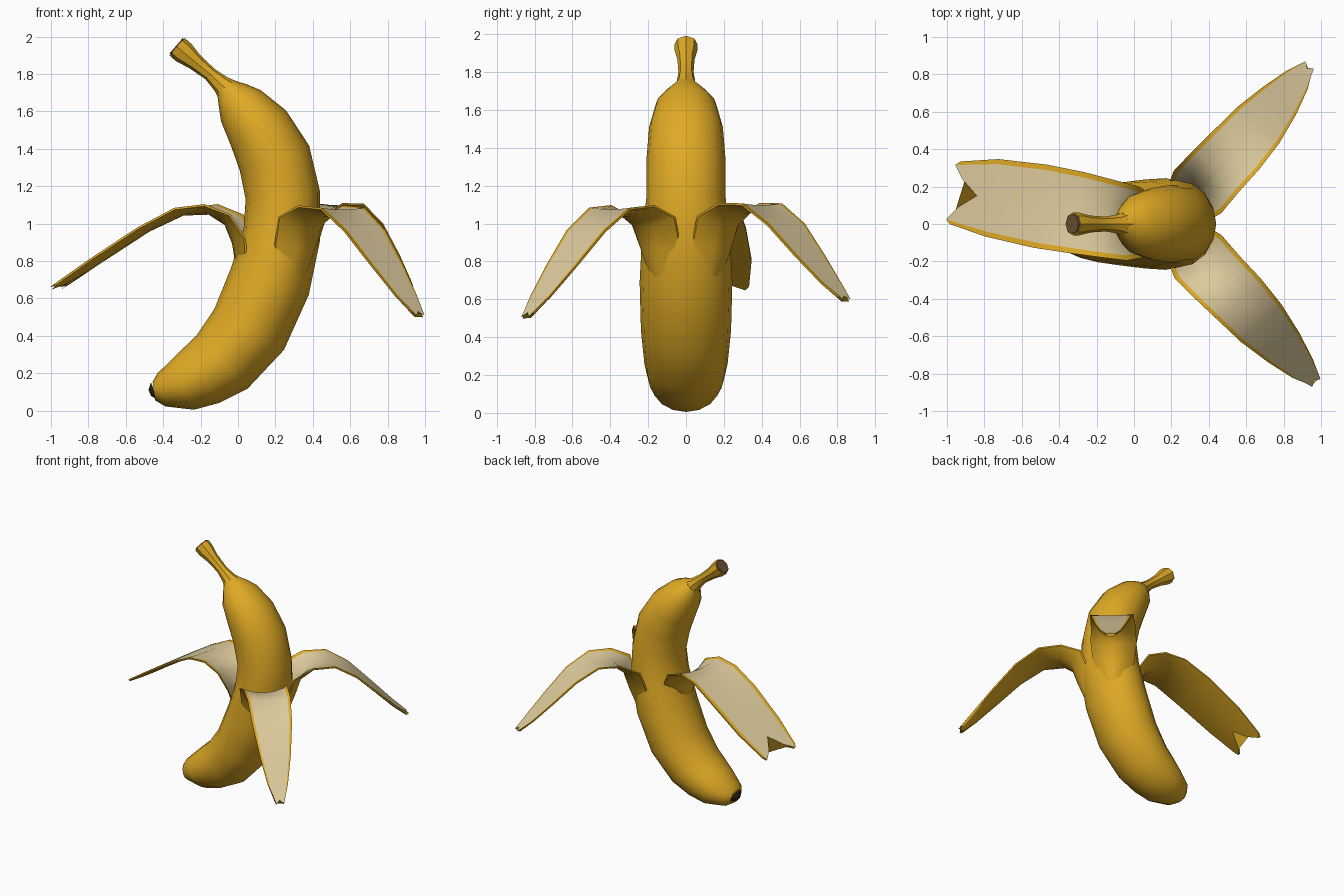
import bpy, bmesh, math
from mathutils import Vector

if "Cube" in bpy.data.objects:
    bpy.data.objects.remove(bpy.data.objects["Cube"])


def material(name, rgb):
    m = bpy.data.materials.new(name)
    m.diffuse_color = (*rgb, 1)
    m.use_nodes = True
    m.node_tree.nodes["Principled BSDF"].inputs["Base Color"].default_value = m.diffuse_color
    return m


YELLOW = material("peel yellow", (0.74, 0.40, 0.018))
CREAM = material("inner peel cream", (0.73, 0.60, 0.34))
BROWN = material("stem cut brown", (0.16, 0.085, 0.035))
DARK = material("blossom end dark", (0.035, 0.022, 0.010))


def skin(name, rings, mats, rule=None, angle=35):
    """Join closed rings of points with faces, cap both ends."""
    bm = bmesh.new()
    rows = [[bm.verts.new(p) for p in r] for r in rings]
    n = len(rows[0])
    for i in range(len(rows) - 1):
        for j in range(n):
            k = (j + 1) % n
            f = bm.faces.new((rows[i][j], rows[i][k], rows[i + 1][k], rows[i + 1][j]))
            f.material_index = rule(i, j) if rule else 0
    bm.faces.new(rows[0])
    bm.faces.new(rows[-1])
    bmesh.ops.recalc_face_normals(bm, faces=bm.faces)
    me = bpy.data.meshes.new(name)
    bm.to_mesh(me)
    bm.free()
    for m in mats:
        me.materials.append(m)
    ob = bpy.data.objects.new(name, me)
    bpy.context.collection.objects.link(ob)
    bpy.context.view_layer.objects.active = ob
    ob.select_set(True)
    bpy.ops.object.shade_smooth_by_angle(angle=math.radians(angle))
    ob.select_set(False)
    return ob


def tangents(pts):
    last = len(pts) - 1
    return [(pts[min(i + 1, last)] - pts[max(i - 1, 0)]).normalized() for i in range(last + 1)]


def tube(sections, sides):
    """Elliptical rings along a path in the xz plane: x, z, in-plane radius, y radius."""
    pts = [Vector((s[0], 0, s[1])) for s in sections]
    rings = []
    for p, t, s in zip(pts, tangents(pts), sections):
        nrm = Vector((-t.z, 0, t.x))
        rings.append([p + nrm * s[2] * math.cos(a) + Vector((0, s[3] * math.sin(a), 0))
                      for a in (math.tau * j / sides for j in range(sides))])
    return rings


# Curved fruit body
body = [(-0.45, 0.105, 0.05, 0.07), (-0.41, 0.11, 0.09, 0.125), (-0.29, 0.145, 0.15, 0.18),
        (-0.19, 0.195, 0.177, 0.205), (-0.085, 0.26, 0.197, 0.22), (0.06, 0.435, 0.216, 0.238),
        (0.17, 0.69, 0.22, 0.245), (0.235, 0.945, 0.207, 0.232), (0.24, 1.15, 0.2, 0.208),
        (0.195, 1.35, 0.197, 0.208), (0.11, 1.51, 0.175, 0.195), (0.015, 1.63, 0.135, 0.16),
        (-0.03, 1.685, 0.095, 0.11), (-0.07, 1.73, 0.055, 0.06)]
skin("fruit_body", tube(body, 16), [YELLOW])

# Dark blossom end
skin("blossom_end", tube([(-0.472, 0.095, 0.018, 0.025), (-0.447, 0.105, 0.05, 0.07)], 10), [DARK])

# Stem with flared end and recessed brown cut
stem = [(-0.03, 1.69, 0.08, 0.085), (-0.09, 1.745, 0.05, 0.05), (-0.15, 1.80, 0.037, 0.04),
        (-0.23, 1.865, 0.045, 0.045), (-0.29, 1.915, 0.062, 0.06), (-0.325, 1.945, 0.062, 0.062)]
skin("stem", tube(stem, 8), [YELLOW])
skin("stem_cut", tube([(-0.31, 1.933, 0.056, 0.056), (-0.331, 1.951, 0.054, 0.054)], 8), [BROWN])

COLUMNS = (-1, -0.87, -0.45, 0, 0.45, 0.87, 1)


def petal(name, spine, notch=0.0, thick=0.028):
    """Folded peel strip: x, y, z, half width, edge cupping per section."""
    pts = [Vector(s[:3]) for s in spine]
    out = pts[-1] - pts[0]
    out.z = 0
    side = Vector((0, 0, 1)).cross(out.normalized())
    rings = []
    for i, (p, t, s) in enumerate(zip(pts, tangents(pts), spine)):
        up = t.cross(side).normalized()
        top, low = [], []
        for u in COLUMNS:
            q = p + side * u * s[3] + up * s[4] * u * u
            if i == len(pts) - 1:  # ragged or forked tip
                q -= t * (notch * max(0, 1 - abs(u) / 0.7) + 0.03 * (abs(u) == 1))
            top.append(q)
            low.append(q - up * thick * (1 - 0.6 * u * u))
        rings.append(top + low[::-1])
    # inner side is cream, its margins and the outside are yellow
    skin(name, rings, [YELLOW, CREAM], lambda i, j: 1 if 1 <= j <= 4 else 0, 40)


# Two matching peel strips at front right and back right
strip = [(0.31, 0.14, 0.70, 0.09, 0.04), (0.355, 0.185, 0.86, 0.15, 0.08),
         (0.385, 0.22, 0.99, 0.17, 0.08), (0.45, 0.29, 1.06, 0.165, 0.04),
         (0.56, 0.40, 1.075, 0.16, 0.01), (0.68, 0.53, 0.965, 0.148, 0),
         (0.80, 0.66, 0.78, 0.115, 0), (0.90, 0.77, 0.62, 0.075, 0), (0.975, 0.85, 0.51, 0.035, 0)]
for name, s, lift in (("peel_front_right", -1, 0), ("peel_back_right", 1, 0.09)):
    petal(name, [(x - lift * 0.4 * (i / 8) ** 2, s * y, z + lift * (i / 8) ** 2, w, c)
                 for i, (x, y, z, w, c) in enumerate(strip)], 0.03)

# Wide forked peel strip on the left
petal("peel_left", [(0.02, 0, 0.74, 0.10, 0.05), (-0.005, 0.0, 0.90, 0.17, 0.08),
                    (-0.05, 0.01, 1.01, 0.20, 0.06), (-0.15, 0.03, 1.075, 0.21, 0.03),
                    (-0.30, 0.06, 1.07, 0.22, 0.015), (-0.50, 0.095, 0.98, 0.225, 0),
                    (-0.76, 0.14, 0.81, 0.21, 0), (-0.98, 0.17, 0.66, 0.17, 0)], 0.17)
